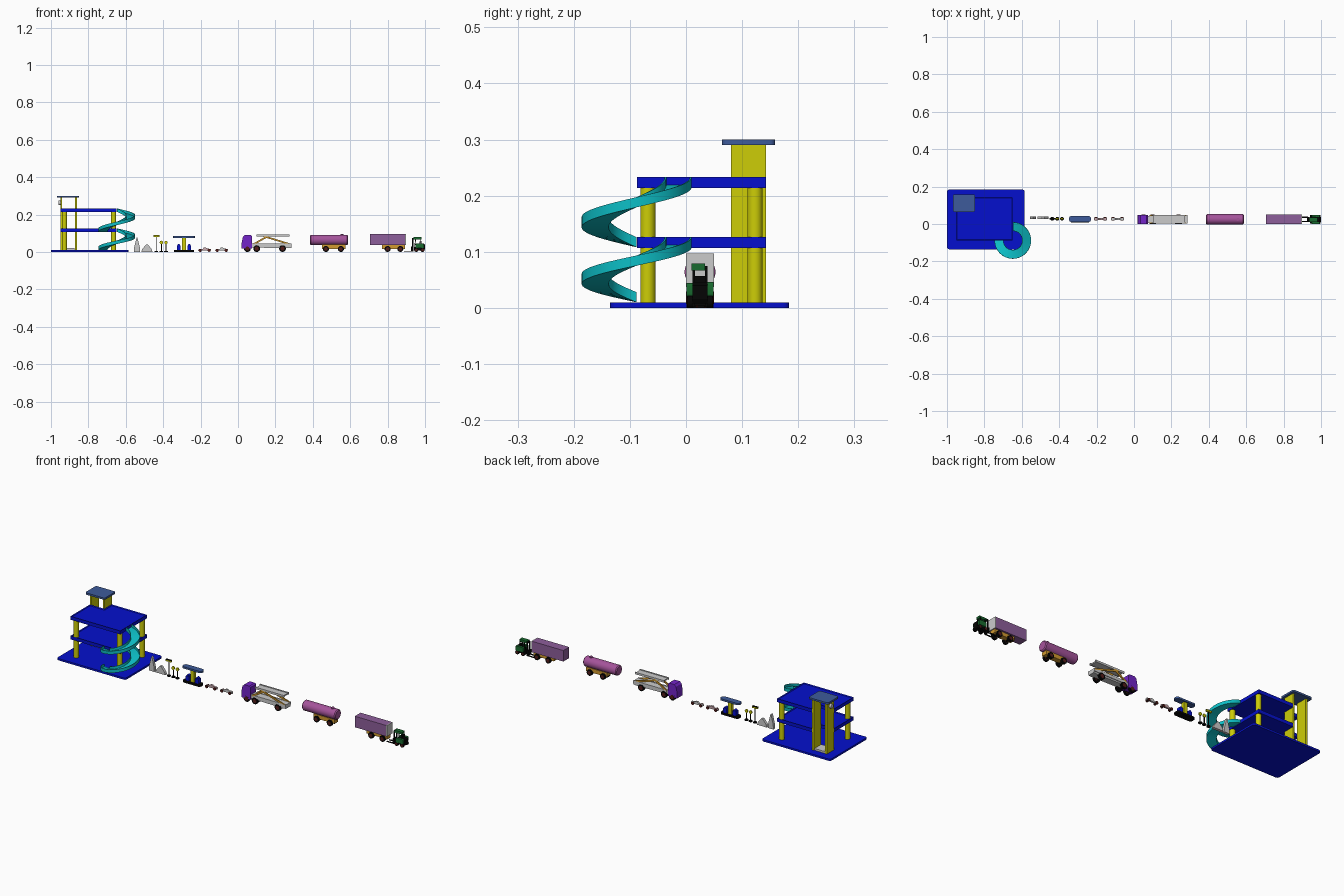
import bpy, bmesh, math
from mathutils import Vector

if "Cube" in bpy.data.objects:
    bpy.data.objects.remove(bpy.data.objects["Cube"])

COL = {"blue": (.05, .09, .8), "yellow": (.8, .8, .06), "teal": (.08, .74, .77),
       "slate": (.25, .36, .6), "mauve": (.64, .33, .6), "plum": (.55, .37, .6),
       "violet": (.45, .16, .78), "amber": (.82, .6, .2), "green": (.12, .42, .2),
       "black": (.05, .05, .05), "brown": (.33, .13, .12), "pink": (.78, .66, .68)}
MATS = {}

def finish(name, bm, col=None, smooth=False):
    bmesh.ops.recalc_face_normals(bm, faces=bm.faces)
    me = bpy.data.meshes.new(name)
    bm.to_mesh(me)
    bm.free()
    ob = bpy.data.objects.new(name, me)
    bpy.context.collection.objects.link(ob)
    if col:
        if col not in MATS:
            MATS[col] = bpy.data.materials.new(col)
            MATS[col].diffuse_color = (*[c ** 2.2 for c in COL[col]], 1)
        me.materials.append(MATS[col])
    if smooth:
        bpy.ops.object.select_all(action='DESELECT')
        ob.select_set(True)
        bpy.context.view_layer.objects.active = ob
        bpy.ops.object.shade_smooth_by_angle(angle=math.radians(35))
    return ob

def prism(name, pts, lo, hi, col=None, axis='y', rnd=0, rim=0):
    """Extrude an outline along y (points are x,z) or z (points are x,y)."""
    bm = bmesh.new()
    put = (lambda p, d: (p[0], d, p[1])) if axis == 'y' else (lambda p, d: (p[0], p[1], d))
    face = bm.faces.new([bm.verts.new(put(p, lo)) for p in pts])
    new = bmesh.ops.extrude_face_region(bm, geom=[face])["geom"]
    vec = Vector(put((0, 0), hi - lo))
    bmesh.ops.translate(bm, verts=[v for v in new if isinstance(v, bmesh.types.BMVert)], vec=vec)
    if rnd:
        d = vec.normalized()
        side = [e for e in bm.edges
                if abs((e.verts[0].co - e.verts[1].co).normalized().dot(d)) > .99]
        bmesh.ops.bevel(bm, geom=side, offset=rnd, segments=4, profile=.5, affect='EDGES')
    if rim:
        bmesh.ops.recalc_face_normals(bm, faces=bm.faces)
        top = max(bm.faces, key=lambda f: f.calc_center_median().z)
        bmesh.ops.inset_region(bm, faces=[top], thickness=rim)
        bmesh.ops.translate(bm, verts=top.verts, vec=(0, 0, -rim))
    return finish(name, bm, col, rnd > 0)

def box(name, x0, x1, y0, y1, z0, z1, col=None, rnd=0, axis='z', rim=0):
    if axis == 'y':
        return prism(name, [(x0, z0), (x1, z0), (x1, z1), (x0, z1)], y0, y1, col, 'y', rnd)
    return prism(name, [(x0, y0), (x1, y0), (x1, y1), (x0, y1)], z0, z1, col, 'z', rnd, rim)

def rod(name, a, b, r, col=None, n=20, r2=None):
    a, b = Vector(a), Vector(b)
    bm = bmesh.new()
    bmesh.ops.create_cone(bm, cap_ends=True, segments=n, radius1=r,
                          radius2=r if r2 is None else r2, depth=(b - a).length)
    rot = (b - a).to_track_quat('Z', 'Y')
    for v in bm.verts:
        v.co = rot @ v.co + (a + b) / 2
    return finish(name, bm, col, True)

def beam(name, a, b, w, y0, y1, col):
    a, b = Vector(a), Vector(b)
    n = Vector((a.y - b.y, b.x - a.x)).normalized() * w / 2
    return prism(name, [a - n, b - n, b + n, a + n], y0, y1, col)

YC = .025  # centre line of the row of vehicles

def wheels(name, xs, r, half, w):
    for i, x in enumerate(xs):
        for s, tag in ((-1, "front"), (1, "back")):
            y = YC + s * half
            rod(f"{name}_tyre_{tag}_{i}", (x, y - s * w, r), (x, y, r), r, "black", 24)
            rod(f"{name}_hub_{tag}_{i}", (x, y - s * w, r), (x, y + s * .001, r), r * .6, "brown", 16)

# Garage: base, two decks notched for the lift, pillars
box("garage_base", -1, -.585, -.135, .184, 0, .01, "blue", .012)
for i, z in enumerate((.126, .233)):
    outline = [(-.95, -.087), (-.65, -.087), (-.65, .143), (-.862, .143), (-.862, .08), (-.95, .08)]
    prism(f"deck_{i}", outline, z - .019, z, "blue", 'z', rim=.005)
for i, (x, y) in enumerate(((-.928, -.068), (-.665, -.068), (-.665, .123))):
    for j, (z0, z1) in enumerate(((.01, .107), (.126 - .006, .214))):
        rod(f"pillar_{i}_{j}", (x, y, z0), (x, y, z1), .0135, "yellow", 24)

# Lift tower
for tag, x in (("left", -.95), ("right", -.872)):
    box(f"lift_wall_{tag}", x, x + .01, .08, .143, .01, .29, "yellow")
box("lift_roof", -.968, -.85, .064, .159, .29, .3, "slate", .01)
box("lift_floor", -.938, -.874, .082, .141, .01, .02)
rod("lift_knob", (-.95, .112, .262), (-.961, .112, .262), .012, None, 20)

# Spiral ramps: a channel profile swept three quarters of a turn around the deck corner
PROFILE = [(.098, .018), (.098, 0), (.05, 0), (.05, .018), (.053, .018), (.053, .004), (.095, .004), (.095, .018)]
for i, (zt, zb) in enumerate(((.108, .01), (.215, .108))):
    bm = bmesh.new()
    rings = []
    for k in range(49):
        t = k / 48
        a = math.radians(90 - 270 * t)
        rings.append([bm.verts.new((-.648 + r * math.cos(a), -.088 + r * math.sin(a), zt + (zb - zt) * t + h))
                      for r, h in PROFILE])
    for p, q in zip(rings, rings[1:]):
        for m in range(8):
            bm.faces.new((p[m], p[(m + 1) % 8], q[(m + 1) % 8], q[m]))
    bm.faces.new(rings[0])
    bm.faces.new(rings[-1])
    finish(f"spiral_ramp_{i}", bm, "teal", True)

# Flat trees
prism("tall_tree", [(-.556, 0), (-.524, 0), (-.525, .025), (-.536, .07), (-.54, .08), (-.544, .07), (-.555, .025)],
      .026, .041)
prism("wide_tree", [(-.517, 0), (-.457, 0), (-.462, .015), (-.482, .04), (-.492, .04), (-.512, .015)], .026, .041)

# Lamp and round signs
for i, (x, h) in enumerate(((-.437, .08), (-.41, .045), (-.385, .045))):
    rod(f"sign_base_{i}", (x, .028, 0), (x, .028, .005), .01, "black")
    rod(f"sign_pole_{i}", (x, .028, .004), (x, .028, h), .0025, "black", 12)
    if i:
        rod(f"sign_disc_{i}", (x, .025, .051), (x, .031, .051), .009, "yellow", 24)
    else:
        box("lamp_head", x - .016, x + .016, .023, .033, .08, .087, "yellow")
        box("lamp_cap", x - .016, x + .016, .023, .033, .087, .09, "black")

# Filling station
box("station_base", -.343, -.235, .008, .044, 0, .01, "black", .012)
box("station_roof", -.348, -.23, .01, .043, .075, .085, "slate", .014)
box("station_column", -.299, -.279, .018, .036, .01, .075, "yellow")
for i, x in enumerate((-.317, -.261)):
    box(f"pump_{i}", x - .01, x + .01, .016, .038, .01, .036, "blue", .003, 'y')
    rod(f"pump_cap_{i}", (x, .018, .036), (x, .036, .036), .007, "blue")

# Small racing cars
for i, x in enumerate((-.179, -.088)):
    prism(f"car_{i}_body", [(x - .036, .007), (x + .034, .007), (x + .034, .016), (x + .016, .018), (x + .008, .023),
                            (x - .004, .023), (x - .01, .016), (x - .036, .011)],
          .022, .032, None if i else "pink")
    for j, dx in enumerate((-.024, .024)):
        rod(f"car_{i}_axle_{j}", (x + dx, .02, .008), (x + dx, .034, .008), .003, "black", 10)
        for s in (-1, 1):
            y = .027 + s * .0055
            rod(f"car_{i}_wheel_{j}_{s}", (x + dx, y, .008), (x + dx, y + s * .004, .008), .008, "brown")

# Car transporter: cab, bed, raised deck on slanted struts
prism("truck_cab", [(.02, .018), (.075, .018), (.075, .085), (.068, .09), (.036, .09), (.026, .08), (.02, .05)],
      .001, .049, "violet")
prism("truck_bed", [(.07, .024), (.26, .02), (.285, .022), (.285, .044), (.07, .044)], .006, .044)
box("truck_upper_deck", .105, .272, .008, .042, .084, .091)
for s, y in (("front", .002), ("back", .042)):
    box(f"truck_bed_rail_{s}", .085, .285, y, y + .006, .03, .046)
    box(f"truck_deck_rail_{s}", .1, .275, y, y + .006, .083, .094)
    beam(f"truck_long_strut_{s}", (.135, .085), (.282, .04), .009, y, y + .006, "amber")
    beam(f"truck_short_strut_{s}", (.085, .042), (.16, .085), .009, y, y + .006, "amber")
wheels("truck", (.05, .1, .238), .018, .024, .011)

def trailer_frame(name, x0, x1, xs):
    box(name + "_chassis", x0, x1, .01, .04, .017, .039, "amber")
    for i, x in enumerate(xs):
        rod(f"{name}_axle_{i}", (x, .004, .016), (x, .046, .016), .004, "black", 12)
    wheels(name, xs, .016, .023, .011)

# Tank trailer
trailer_frame("tank_trailer", .45, .575, (.47, .55))
rod("tank", (.39, YC, .064), (.582, YC, .064), .0275, "mauve", 40)
for s, x in ((-1, .39), (1, .582)):
    rod(f"tank_end_{s}", (x, YC, .064), (x + s * .005, YC, .064), .0275, "mauve", 40, .023)
rod("tank_hatch", (.555, YC, .088), (.555, YC, .096), .008, "mauve")

# Box trailer
trailer_frame("box_trailer", .77, .893, (.80, .868))
box("cargo_box", .705, .893, 0, .05, .037, .097, "plum")
box("cargo_door", .893, .898, 0, .05, .037, .097)

# Forklift: body, guards, mast, forks and roof frame
prism("forklift_body", [(.942, .008), (.995, .008), (1, .016), (1, .04), (.992, .046), (.974, .046), (.968, .026), (.942, .026)],
      .012, .038, "black")
for s, y in (("front", .001), ("back", .037)):
    box(f"forklift_guard_{s}", .95, .994, y, y + .012, .02, .044 if s == "front" else .046, "green", .005, 'y')
    m = .012 if s == "front" else .034
    box(f"forklift_mast_{s}", .93, .937, m, m + .004, .002, .075, "black")
    box(f"forklift_fork_{s}", .888, .93, m - .001, m + .005, .002, .006, "black")
    beam(f"forklift_front_post_{s}", (.944, .024), (.95, .07), .004, m, m + .004, "black")
    beam(f"forklift_rear_post_{s}", (.98, .044), (.976, .07), .004, m, m + .004, "black")
box("forklift_carriage", .926, .93, .01, .04, .004, .03, "black")
box("forklift_mast_top", .93, .937, .012, .038, .068, .075, "black")
box("forklift_roof", .938, .982, .01, .034, .067, .079, "green")
box("forklift_seat", .956, .972, .014, .036, .026, .036, "black")
box("forklift_seat_back", .97, .977, .014, .036, .03, .057, "black")
wheels("forklift", (.953, .987), .011, .022, .009)

for m in bpy.data.materials:
    if m.users and not m.is_grease_pencil:
        m.use_nodes = True
        m.node_tree.nodes["Principled BSDF"].inputs["Base Color"].default_value = m.diffuse_color
